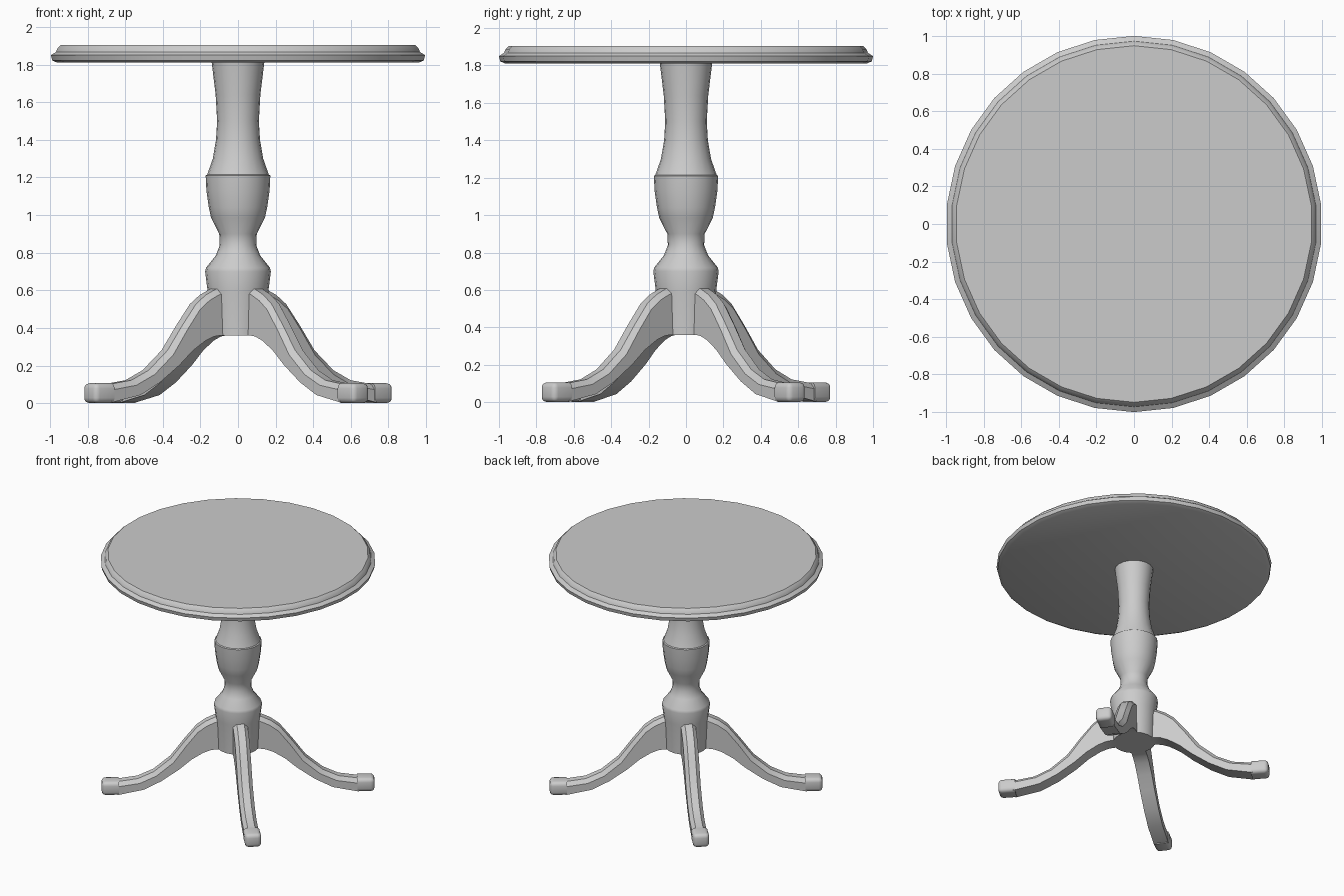
import bpy, bmesh, math
from mathutils import Matrix, Vector

if "Cube" in bpy.data.objects:
    bpy.data.objects.remove(bpy.data.objects["Cube"], do_unlink=True)

grey = bpy.data.materials.new("plain grey")
grey.use_nodes = True
grey.diffuse_color = (0.6, 0.6, 0.6, 1)
grey.node_tree.nodes["Principled BSDF"].inputs["Base Color"].default_value = grey.diffuse_color


def finish(bm, name, angle=35):
    """Turn a bmesh into a smooth-shaded object with sharp edges kept."""
    bmesh.ops.recalc_face_normals(bm, faces=bm.faces)
    mesh = bpy.data.meshes.new(name)
    bm.to_mesh(mesh)
    bm.free()
    mesh.materials.append(grey)
    obj = bpy.data.objects.new(name, mesh)
    bpy.context.collection.objects.link(obj)
    bpy.ops.object.select_all(action="DESELECT")
    bpy.context.view_layer.objects.active = obj
    obj.select_set(True)
    bpy.ops.object.shade_smooth_by_angle(angle=math.radians(angle))
    return obj


def loft(bm, rings):
    """Bridge closed rings of points and cap both ends."""
    loops = [[bm.verts.new(p) for p in ring] for ring in rings]
    n = len(loops[0])
    for a, b in zip(loops, loops[1:]):
        for i in range(n):
            j = (i + 1) % n
            bm.faces.new((a[i], a[j], b[j], b[i]))
    bm.faces.new(loops[0])
    bm.faces.new(loops[-1])


def turned(name, profile, sides, start=0.0):
    """Lathe a (radius, height) profile around z."""
    bm = bmesh.new()
    turns = [start + math.tau * i / sides for i in range(sides)]
    loft(bm, [[(r * math.cos(t), r * math.sin(t), z) for t in turns]
              for r, z in profile])
    return finish(bm, name)


# Round top with a moulded rim
turned("table_top", [(0.965, 1.81), (0.993, 1.822), (1.0, 1.85), (0.972, 1.868),
                     (0.965, 1.888), (0.948, 1.905)], 30, math.pi / 2)

# Turned column: base block, waist, vase and flared neck
turned("column", [(0.153, 0.36), (0.162, 0.6), (0.175, 0.7), (0.17, 0.72),
                  (0.118, 0.785), (0.097, 0.84), (0.1, 0.9), (0.143, 0.985),
                  (0.155, 1.04), (0.168, 1.13), (0.172, 1.21), (0.164, 1.215),
                  (0.134, 1.3), (0.117, 1.4), (0.111, 1.5), (0.119, 1.64),
                  (0.14, 1.812)], 20)

# Curved leg: pairs of upper and lower points (radius, height)
LEG = [((0.12, 0.62), (0.12, 0.36)), ((0.17, 0.605), (0.16, 0.36)),
       ((0.235, 0.575), (0.2, 0.354)), ((0.3, 0.527), (0.255, 0.333)),
       ((0.39, 0.415), (0.34, 0.28)), ((0.49, 0.28), (0.43, 0.202)),
       ((0.615, 0.175), (0.56, 0.11)), ((0.73, 0.122), (0.69, 0.043)),
       ((0.88, 0.1), (0.88, 0.004))]
HALF = 0.054


def leg_section(upper, lower):
    up = Vector((upper[0], 0, upper[1]))
    low = Vector((lower[0], 0, lower[1]))
    shoulder = up + (low - up).normalized() * 0.03
    side = Vector((0, HALF, 0))
    return [low - side, shoulder - side, up - side * 0.5,
            up + side * 0.5, shoulder + side, low + side]


def make_leg(name, turn):
    bm = bmesh.new()
    loft(bm, [leg_section(u, l) for u, l in LEG])
    finish(bm, name, 40).rotation_euler.z = turn


# Toe cap with a rounded outer end
def make_foot(name, turn):
    bm = bmesh.new()
    size = Matrix.Diagonal((0.125, 0.12, 0.106, 1))
    bmesh.ops.create_cube(bm, size=1, matrix=Matrix.Translation((0.93, 0, 0.053)) @ size)
    outer = [e for e in bm.edges if any(v.co.x > 0.95 for v in e.verts)]
    bmesh.ops.bevel(bm, geom=outer, offset=0.028, segments=3, profile=0.5,
                    affect="EDGES")
    finish(bm, name, 40).rotation_euler.z = turn


for place, degrees in (("front_left", -48.5), ("back_left", 37),
                       ("back_right", 131.5), ("front_right", 217)):
    make_leg(place + "_leg", math.radians(degrees))
    make_foot(place + "_foot", math.radians(degrees))
